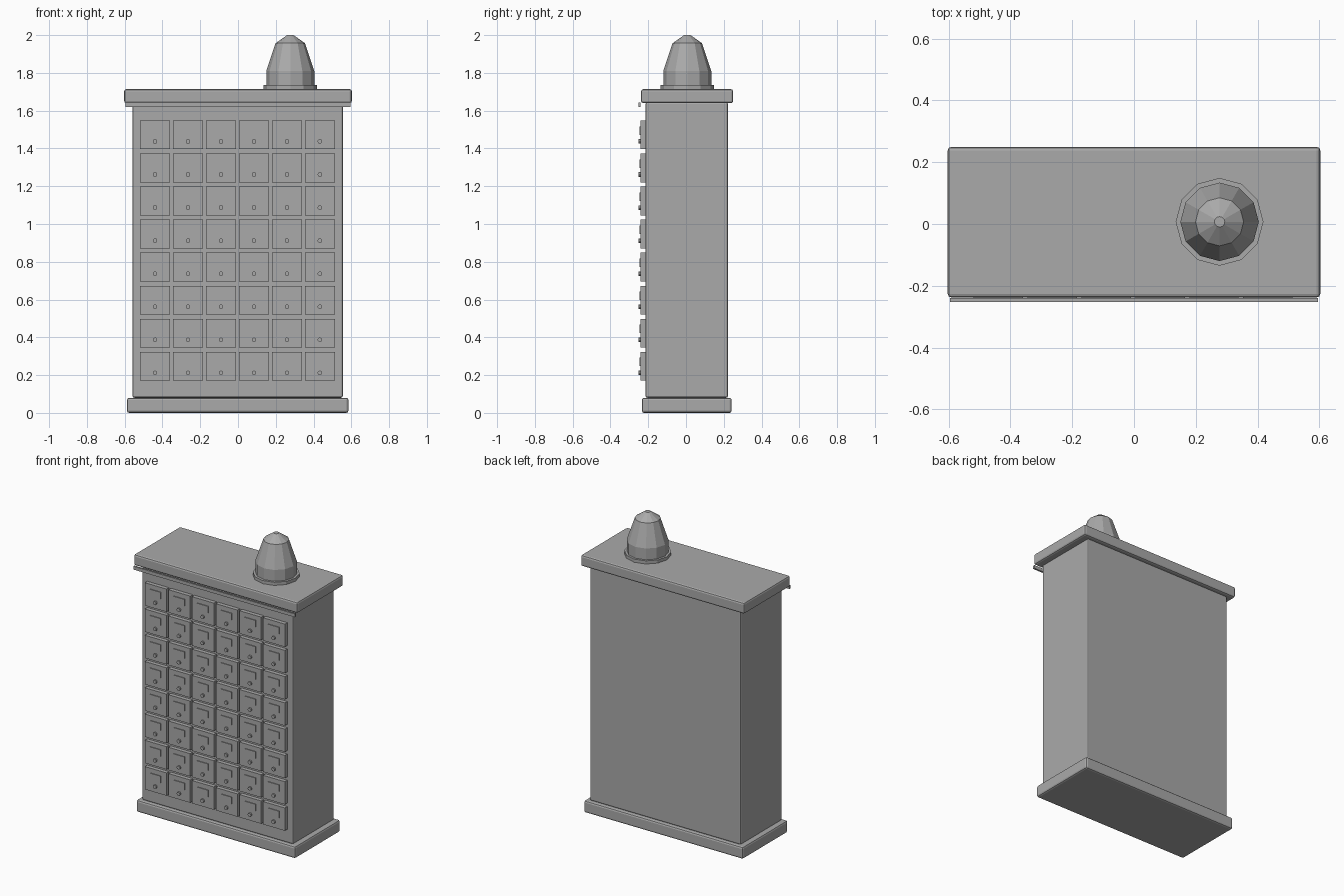
import bpy
import bmesh
from math import pi
from mathutils import Matrix, Vector

if "Cube" in bpy.data.objects:
    bpy.data.objects.remove(bpy.data.objects["Cube"])

grey = bpy.data.materials.new("plain grey")
grey.use_nodes = True
colour = (0.4, 0.4, 0.4, 1)
grey.diffuse_color = colour
grey.node_tree.nodes["Principled BSDF"].inputs["Base Color"].default_value = colour


def finish(name, bm, bevel=0):
    mesh = bpy.data.meshes.new(name)
    bm.to_mesh(mesh)
    bm.free()
    mesh.materials.append(grey)
    obj = bpy.data.objects.new(name, mesh)
    bpy.context.collection.objects.link(obj)
    if bevel:
        mod = obj.modifiers.new("rounded edges", "BEVEL")
        mod.width = bevel
        mod.segments = 2
    return obj


def add_box(bm, low, high):
    low, high = Vector(low), Vector(high)
    size = high - low
    place = Matrix.Translation((low + high) / 2) @ Matrix.Diagonal((*size, 1))
    bmesh.ops.create_cube(bm, size=1, matrix=place)


def box(name, low, high, bevel=0):
    bm = bmesh.new()
    add_box(bm, low, high)
    return finish(name, bm, bevel)


def turned(name, profile, centre, sides):
    # Stack of flat-sided rings, capped at both ends
    bm = bmesh.new()
    rings = []
    for radius, z in profile:
        ring = bmesh.ops.create_circle(bm, segments=sides, radius=radius,
                                       matrix=Matrix.Translation((*centre, z)))
        rings.append(ring["verts"])
    for a, b in zip(rings, rings[1:]):
        for i in range(sides):
            j = (i + 1) % sides
            bm.faces.new((a[i], a[j], b[j], b[i]))
    bm.faces.new(rings[0])
    bm.faces.new(rings[-1])
    bmesh.ops.recalc_face_normals(bm, faces=bm.faces)
    return finish(name, bm)


# Cabinet carcass
box("plinth", (-0.588, -0.234, 0), (0.585, 0.242, 0.08), 0.012)
box("cabinet_body", (-0.558, -0.214, 0.08), (0.555, 0.222, 1.645), 0.01)
box("top_slab", (-0.603, -0.238, 1.64), (0.603, 0.25, 1.714), 0.012)
box("front_trim", (-0.595, -0.252, 1.62), (0.595, -0.24, 1.642))

# Grid of drawers, each with a label plate and a round knob
drawers, plates, knobs = bmesh.new(), bmesh.new(), bmesh.new()
for row in range(8):
    for column in range(6):
        x = -0.439 + 0.1745 * column
        z = 0.247 + 0.175 * row
        add_box(drawers, (x - 0.08, -0.24, z - 0.076), (x + 0.08, -0.21, z + 0.076))
        add_box(plates, (x - 0.04, -0.245, z), (x + 0.04, -0.238, z + 0.045))
        turn = Matrix.Translation((x, -0.244, z - 0.035)) @ Matrix.Rotation(pi / 2, 4, "X")
        bmesh.ops.create_cone(knobs, cap_ends=True, segments=10, radius1=0.012,
                              radius2=0.012, depth=0.014, matrix=turn)
finish("drawers", drawers)
finish("label_plates", plates)
finish("drawer_knobs", knobs)

# Faceted dome standing on the top
dome_centre = (0.277, 0.007)
turned("dome_flange", [(0.142, 1.712), (0.142, 1.735)], dome_centre, 12)
turned("dome", [(0.127, 1.73), (0.127, 1.81), (0.078, 1.957), (0.017, 2.0)], dome_centre, 12)
